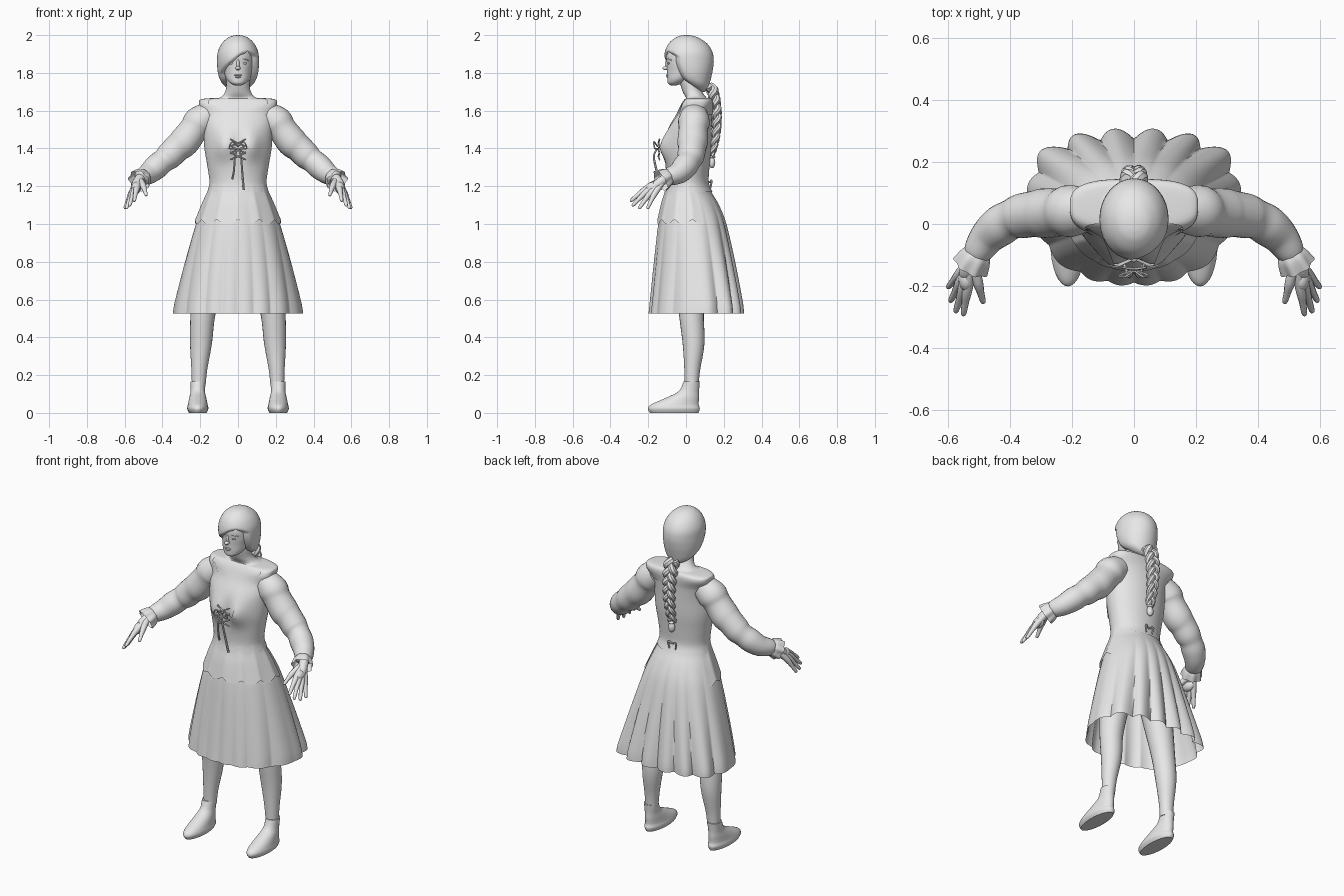
import bpy, bmesh
from math import sin, cos, pi, exp, radians
from mathutils import Vector, Matrix

if "Cube" in bpy.data.objects:
    bpy.data.objects.remove(bpy.data.objects["Cube"])

GREY = bpy.data.materials.new("light_grey")
GREY.use_nodes = True
GREY.diffuse_color = (0.8, 0.8, 0.8, 1)
GREY.node_tree.nodes["Principled BSDF"].inputs["Base Color"].default_value = GREY.diffuse_color
SIDES = (("left", 1), ("right", -1))


def finish(name, bm):
    bmesh.ops.remove_doubles(bm, verts=bm.verts, dist=0.0001)
    bmesh.ops.recalc_face_normals(bm, faces=bm.faces)
    me = bpy.data.meshes.new(name)
    bm.to_mesh(me)
    bm.free()
    for p in me.polygons:
        p.use_smooth = True
    me.set_sharp_from_angle(angle=radians(42))
    me.materials.append(GREY)
    ob = bpy.data.objects.new(name, me)
    bpy.context.collection.objects.link(ob)
    return ob


def spline(rows, steps):
    """Smooth curve through rows of any width."""
    out = []
    last = len(rows) - 1
    for i in range(last):
        p0, p1, p2, p3 = (rows[min(max(i + d, 0), last)] for d in (-1, 0, 1, 2))
        for j in range(steps):
            t = j / steps
            out.append([b + 0.5 * t * (c - a + t * (2 * a - 5 * b + 4 * c - d + t * (3 * (b - c) + d - a)))
                        for a, b, c, d in zip(p0, p1, p2, p3)])
    return out + [list(rows[-1])]


def grid(bm, rings, caps, closed):
    for r0, r1 in zip(rings, rings[1:]):
        n = len(r0)
        for j in range(n if closed else n - 1):
            k = (j + 1) % n
            bm.faces.new((r0[j], r0[k], r1[k], r1[j]))
    if caps:
        bm.faces.new(rings[0])
        bm.faces.new(rings[-1])


def surface(name, rows, span=None, off=0, n=64, steps=5, x0=0, dress=False, caps=False, tuck=0, scallop=0):
    """Stack of rings (z, y, rx, ry); angle 0 is the front, span limits the arc."""
    bm = bmesh.new()
    rings = []
    samples = spline(rows, steps)
    for i, (z, y, rx, ry) in enumerate(samples):
        a0, a1 = span(z) if span else (0, 2 * pi)
        k = min(max((1.15 - z) / 0.6, 0), 1) if dress else 0
        power = 1 - 0.15 * k - (0.35 * exp(-((z - 1.64) / 0.04) ** 2) if dress else 0)
        ring = []
        for j in range(n if caps else n + 1):
            a = a0 + (a1 - a0) * j / n
            s, c = sin(a), cos(a)
            wide = abs(s) ** power
            f = 1
            if k:
                pleat = abs(sin(3.3 * pi * wide)) - 0.6
                f += 0.14 * k * (0.3 + 0.35 * (1 - c)) * pleat * min(1, 3 * abs(c))
                wide *= 1 - 0.16 * k * c
            if tuck:
                edge = min(a - a0, a1 - a)
                f -= tuck * max(0, 1 - edge / 0.3) * min(1, 2 * (2 * pi - a1 + a0))
            px = (max(rx, 0) + off) * f * wide * (1 if s > 0 else -1)
            py = -(max(ry, 0) + off) * f * abs(c) ** power * (1 if c > 0 else -1)
            if dress and c > 0:
                bust = 0.036 * exp(-((z - 1.41) / 0.07) ** 2)
                py -= bust * exp(-((abs(px) - 0.07) / 0.05) ** 2) * min(1, 3 * c)
            lift = scallop * (1 - abs(sin(6 * a))) * (1 - i / len(samples))
            ring.append(bm.verts.new((x0 + px, y + py, z + lift)))
        rings.append(ring)
    grid(bm, rings, caps, caps)
    return finish(name, bm)


def tube(name, rows, side=1, n=12, steps=4, ruffle=0, caps=True):
    """Round tube through rows of (x, y, z, radius)."""
    pts = spline([(x * side, y, z, r) for x, y, z, r in rows], steps)
    pos = [Vector(p[:3]) for p in pts]
    bm = bmesh.new()
    rings, q = [], None
    for i, p in enumerate(pts):
        t = (pos[min(i + 1, len(pos) - 1)] - pos[max(i - 1, 0)]).normalized()
        q = (q @ Vector((0, 0, 1))).rotation_difference(t) @ q if q else t.to_track_quat('Z', 'Y')
        ring = []
        for j in range(n):
            a = 2 * pi * j / n
            r = p[3] * (1 + ruffle * sin(7 * a) * i / len(pts))
            ring.append(bm.verts.new(pos[i] + q @ Vector((r * cos(a), r * sin(a), 0))))
        rings.append(ring)
    grid(bm, rings, caps, True)
    return finish(name, bm)


def ball(name, at, size):
    bm = bmesh.new()
    bmesh.ops.create_uvsphere(bm, u_segments=16, v_segments=10, radius=1,
                              matrix=Matrix.Translation(at) @ Matrix.Diagonal((*size, 1)))
    return finish(name, bm)


# Dress: pleated skirt, fitted torso, neck
SKIRT = [(.527, .05, .338, .245), (.6, .05, .326, .238), (.8, .043, .278, .212), (1, .033, .222, .18),
         (1.1, .025, .183, .15), (1.17, .015, .155, .119), (1.22, .01, .145, .105)]
TORSO = [(1.22, .01, .145, .105), (1.3, .01, .155, .108), (1.4, .012, .172, .115), (1.5, .018, .178, .112),
         (1.58, .04, .188, .092), (1.635, .055, .196, .08), (1.66, .06, .185, .068), (1.668, .055, .1, .055),
         (1.7, .035, .068, .052), (1.76, .015, .06, .05), (1.82, .01, .055, .05)]
surface("skirt", SKIRT, n=256, dress=True)
surface("torso_and_neck", TORSO, dress=True)
surface("peplum", SKIRT[3:], lambda z: (-1.9, 1.9), off=.005, n=96, dress=True, scallop=.025)


def bodice_arc(z):
    g = 0.06 + 0.55 * max(0, (z - 1.2) / 0.44)
    return g, 2 * pi - g


def point_arc(z):
    w = 0.5 * min(1, max(0, (z - 1.12) / 0.3))
    return -w, w


surface("bodice", SKIRT[5:] + TORSO[1:6], bodice_arc, off=.006, dress=True)
surface("yoke", TORSO[4:8], lambda z: (.72, 2 * pi - .72), off=.01, dress=True)
surface("stomacher", SKIRT[4:] + TORSO[1:3], point_arc, off=.009, n=24, dress=True)

# Lacing on the chest and its hanging cords
for i in range(3):
    z = 1.34 + 0.035 * i
    for tag, s in SIDES:
        tube(f"lace_{tag}_{i}", [(-.04, -.14, z, .004), (0, -.145, z + .018, .005), (.04, -.14, z + .04, .004)], s, n=6)
for tag, s in SIDES:
    tube(f"bow_loop_{tag}", [(0, -.15, 1.41, .004), (.03, -.17, 1.435, .004), (.045, -.165, 1.4, .004),
                             (0, -.15, 1.4, .004)], s, n=6)
    end = 1.18 if s > 0 else 1.24
    tube(f"hanging_cord_{tag}", [(0, -.15, 1.4, .004), (.015, -.17, 1.36, .005), (.022, -.155, 1.28, .006),
                                 (.03, -.135, end, .007)], s, n=6)
    tube(f"back_bow_{tag}", [(0, .125, 1.22, .004), (.025, .135, 1.23, .006), (.02, .13, 1.19, .004)], s, n=6)

# Sleeves, cuffs and hands
WRIST = Vector((.522, -.115, 1.237))
FINGERS = {"thumb": (.485, -.255, 1.15), "index": (.55, -.295, 1.12), "middle": (.575, -.285, 1.095),
           "ring": (.592, -.25, 1.08), "little": (.6, -.205, 1.08)}
for tag, s in SIDES:
    tube(f"{tag}_sleeve", [(.15, .045, 1.58, .07), (.205, .042, 1.54, .084), (.235, .038, 1.5, .077),
                           (.285, .035, 1.435, .081), (.325, .032, 1.4, .074), (.365, .025, 1.36, .072),
                           (.395, .015, 1.335, .064), (.43, -.005, 1.305, .066), (.47, -.04, 1.27, .058),
                           (.505, -.09, 1.25, .046), (.515, -.105, 1.24, .03)], s, n=24)
    tube(f"{tag}_cuff", [(.498, -.085, 1.257, .036), (.508, -.103, 1.247, .05), (.525, -.135, 1.228, .058)],
         s, n=42, ruffle=.1, caps=False)
    tube(f"{tag}_wrist", [(.505, -.09, 1.25, .028), (.522, -.115, 1.237, .026), (.54, -.155, 1.208, .024),
                          (.55, -.175, 1.19, .012)], s)
    ball(f"{tag}_palm", (.54 * s, -.175, 1.19), (.026, .042, .032))
    for finger, tip in FINGERS.items():
        path = []
        for t, r in ((0, .017), (.5, .017), (.75, .012), (.96, .009), (1, .003)):
            p = WRIST.lerp(Vector(tip), t) + Vector((0, 0, .012 * sin(pi * t)))
            path.append((*p, r))
        tube(f"{tag}_{finger}_finger", path, s, n=10, steps=3)

# Legs and ankle boots
for tag, s in SIDES:
    tube(f"{tag}_leg", [(.1, .02, .98, .1), (.15, .02, .75, .084), (.185, .028, .53, .066), (.196, .04, .37, .058),
                        (.205, .033, .23, .042), (.208, .03, .14, .036)], s, n=24)
    surface(f"{tag}_boot", [(0, -.062, .046, .128), (.022, -.064, .056, .137), (.045, -.058, .052, .125),
                            (.08, -.018, .045, .087), (.115, .015, .038, .054), (.165, .03, .039, .043)],
            n=32, x0=.213 * s, caps=True)

# Head and face
surface("face", [(1.733, -.066, .015, .012), (1.745, -.056, .04, .04), (1.77, -.035, .062, .064),
                 (1.81, -.008, .076, .092), (1.85, 0, .084, .102), (1.9, .01, .084, .113),
                 (1.95, .01, .062, .085), (1.97, .01, .03, .04)], n=48, caps=True)
ball("nose_tip", (0, -.104, 1.825), (.013, .02, .011))
ball("nose_bridge", (0, -.099, 1.843), (.009, .012, .03))
ball("upper_lip", (0, -.097, 1.788), (.021, .009, .005))
ball("lower_lip", (0, -.096, 1.779), (.017, .009, .006))
for tag, s in SIDES:
    ball(f"{tag}_eye", (.033 * s, -.09, 1.851), (.013, .007, .006))
    tube(f"{tag}_brow", [(.012, -.098, 1.869, .003), (.034, -.092, 1.874, .005), (.056, -.076, 1.866, .003)], s, n=8)


# Hair with a swept fringe that opens around the face
def hair_arc(z):
    d = min(1, max(0, (1.915 - z) / 0.12))
    return 0.5 + 0.4 * min(1, d * 4), 2 * pi + 0.5 - 1.4 * d


surface("hair", [(1.7, .08, .02, .02), (1.715, .075, .05, .042), (1.74, .058, .08, .066), (1.77, .036, .098, .096),
                 (1.81, .024, .108, .117), (1.86, .016, .111, .131), (1.91, .014, .107, .126),
                 (1.955, .01, .086, .102), (1.985, .005, .055, .063), (1.997, .002, .026, .03), (2, 0, 0, 0)],
        hair_arc, steps=6, tuck=.16)

# Three-strand plait down the back
for k in range(3):
    path = []
    for i in range(51):
        t = i / 50
        a = 2 * pi * (2.5 * t + k / 3)
        w = 0.028 * (1 - 0.45 * t)
        path.append((w * sin(a), .128 + .035 * sin(pi * t) ** .7 + .5 * w * sin(2 * a), 1.73 - .37 * t,
                     .021 * (1 - .4 * t)))
    tube(f"plait_strand_{k}", path, n=8, steps=2)
ball("plait_tie", (0, .138, 1.355), (.018, .018, .009))
ball("plait_tuft", (0, .138, 1.325), (.02, .017, .03))
